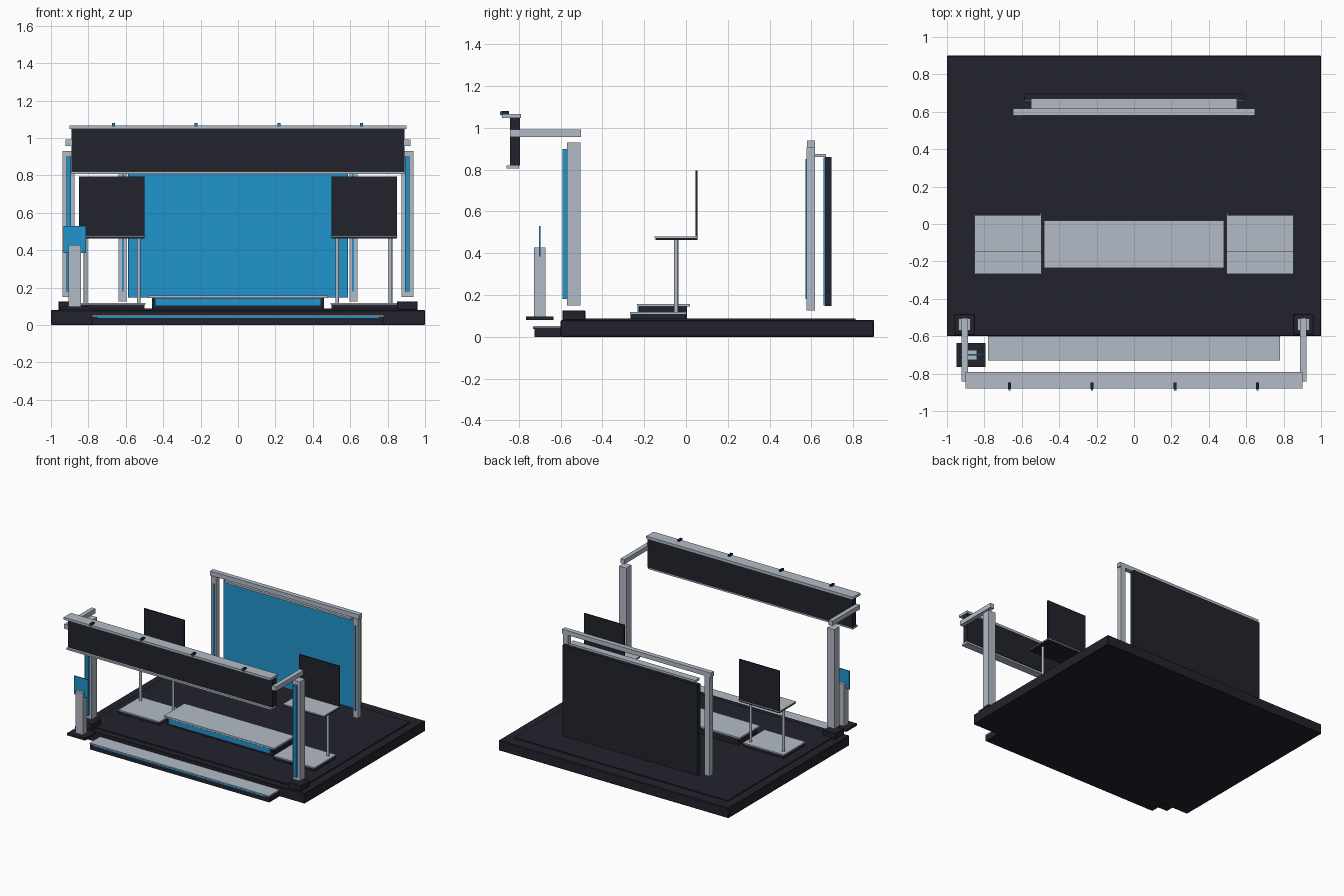
import bpy
import bmesh
from mathutils import Vector

cube = bpy.data.objects.get("Cube")
if cube:
    bpy.data.objects.remove(cube, do_unlink=True)


def material(name, rgb):
    m = bpy.data.materials.new(name)
    m.use_nodes = True
    m.diffuse_color = (*rgb, 1)
    m.node_tree.nodes["Principled BSDF"].inputs["Base Color"].default_value = (*rgb, 1)
    return m


DARK = material("charcoal", (0.016, 0.016, 0.026))
GRAY = material("light gray", (0.45, 0.50, 0.565))
BLUE = material("bright blue", (0.015, 0.30, 0.61))


def box(name, x, y, z, mat, bevel=0.0):
    """Box spanning the given (low, high) ranges on each axis."""
    spans = (x, y, z)
    bm = bmesh.new()
    bmesh.ops.create_cube(bm, size=1)
    for v in bm.verts:
        v.co = Vector([(a + b) / 2 + c * (b - a) for (a, b), c in zip(spans, v.co)])
    if bevel:
        bmesh.ops.bevel(bm, geom=bm.edges[:], offset=bevel, segments=1, affect='EDGES')
    mesh = bpy.data.meshes.new(name)
    bm.to_mesh(mesh)
    bm.free()
    mesh.materials.append(mat)
    obj = bpy.data.objects.new(name, mesh)
    bpy.context.collection.objects.link(obj)
    return obj


def wide(name, half, y, z, mat, bevel=0.0):
    """Box centred on x = 0."""
    return box(name, (-half, half), y, z, mat, bevel)


def pair(name, x, y, z, mat, bevel=0.0):
    """Matching boxes on the left (+x) and right (-x)."""
    box("left_" + name, x, y, z, mat, bevel)
    box("right_" + name, (-x[1], -x[0]), y, z, mat, bevel)


def rod(name, x, y, z, radius, mat):
    bpy.ops.mesh.primitive_cylinder_add(vertices=16, radius=radius, depth=z[1] - z[0],
                                        location=(x, y, (z[0] + z[1]) / 2))
    obj = bpy.context.object
    obj.name = name
    obj.data.materials.append(mat)
    bpy.ops.object.shade_smooth_by_angle()


# Floor and entrance step
wide("floor_base", 1.0, (-0.6, 0.9), (0, 0.08), DARK, 0.004)
wide("floor_inset", 0.93, (-0.55, 0.81), (0.078, 0.088), DARK)
wide("step", 0.78, (-0.725, -0.598), (0, 0.045), DARK)
wide("step_tread", 0.78, (-0.73, -0.601), (0.045, 0.053), GRAY)
wide("step_light", 0.75, (-0.731, -0.725), (0.037, 0.047), BLUE)

# Central stage
wide("stage_plinth", 0.46, (-0.225, 0.005), (0.085, 0.145), DARK)
wide("stage_light", 0.44, (-0.231, -0.225), (0.105, 0.142), BLUE)
wide("stage_top", 0.48, (-0.235, 0.02), (0.145, 0.158), GRAY)

# Side platforms with tables and upright screens
pair("platform", (0.5, 0.85), (-0.265, 0.0), (0.085, 0.11), DARK)
pair("platform_top", (0.495, 0.852), (-0.268, 0.002), (0.11, 0.118), GRAY)
pair("table", (0.5, 0.85), (-0.145, 0.055), (0.463, 0.473), DARK)
pair("table_top", (0.495, 0.852), (-0.15, 0.058), (0.473, 0.479), GRAY)
pair("table_screen", (0.5, 0.85), (0.045, 0.055), (0.479, 0.795), DARK)
for side, label in ((1, "left"), (-1, "right")):
    for x, place in ((0.53, "inner"), (0.815, "outer")):
        rod(f"{label}_{place}_table_leg", side * x, -0.047, (0.115, 0.465), 0.01, GRAY)

# Front pillars and arms
pair("pillar_foot", (0.85, 0.96), (-0.592, -0.482), (0.08, 0.126), DARK, 0.003)
pair("pillar", (0.873, 0.937), (-0.57, -0.505), (0.15, 0.93), GRAY)
pair("pillar_light", (0.893, 0.918), (-0.59, -0.57), (0.18, 0.9), BLUE)
pair("arm", (0.888, 0.922), (-0.843, -0.503), (0.957, 0.993), GRAY)

# Overhead header with spotlights
wide("header_panel", 0.89, (-0.842, -0.795), (0.82, 1.047), DARK)
wide("header_bottom_trim", 0.89, (-0.86, -0.8), (0.806, 0.82), GRAY)
wide("header_top_trim", 0.9, (-0.88, -0.79), (1.047, 1.066), GRAY)
for i, x in enumerate((-0.665, -0.225, 0.22, 0.66)):
    box(f"spotlight_{i + 1}", (x - 0.008, x + 0.008), (-0.883, -0.847), (1.06, 1.08), DARK)
    box(f"spotlight_lens_{i + 1}", (x - 0.006, x + 0.006), (-0.889, -0.883), (1.062, 1.078), BLUE)

# Back display wall and its gantry
wide("back_wall", 0.588, (0.664, 0.697), (0.147, 0.86), DARK)
wide("back_wall_display", 0.586, (0.658, 0.664), (0.149, 0.858), BLUE)
wide("back_wall_bar", 0.55, (0.615, 0.67), (0.86, 0.876), GRAY)
pair("gantry_post", (0.595, 0.638), (0.577, 0.617), (0.125, 0.905), GRAY)
pair("gantry_light", (0.609, 0.621), (0.572, 0.577), (0.18, 0.85), BLUE)
wide("gantry_beam", 0.648, (0.58, 0.617), (0.905, 0.94), GRAY)

# Information stand at the front right
box("stand_foot", (-0.95, -0.795), (-0.765, -0.635), (0.08, 0.098), DARK)
box("stand_post", (-0.905, -0.84), (-0.727, -0.673), (0.098, 0.428), GRAY)
box("stand_screen", (-0.932, -0.812), (-0.704, -0.696), (0.385, 0.53), BLUE)
